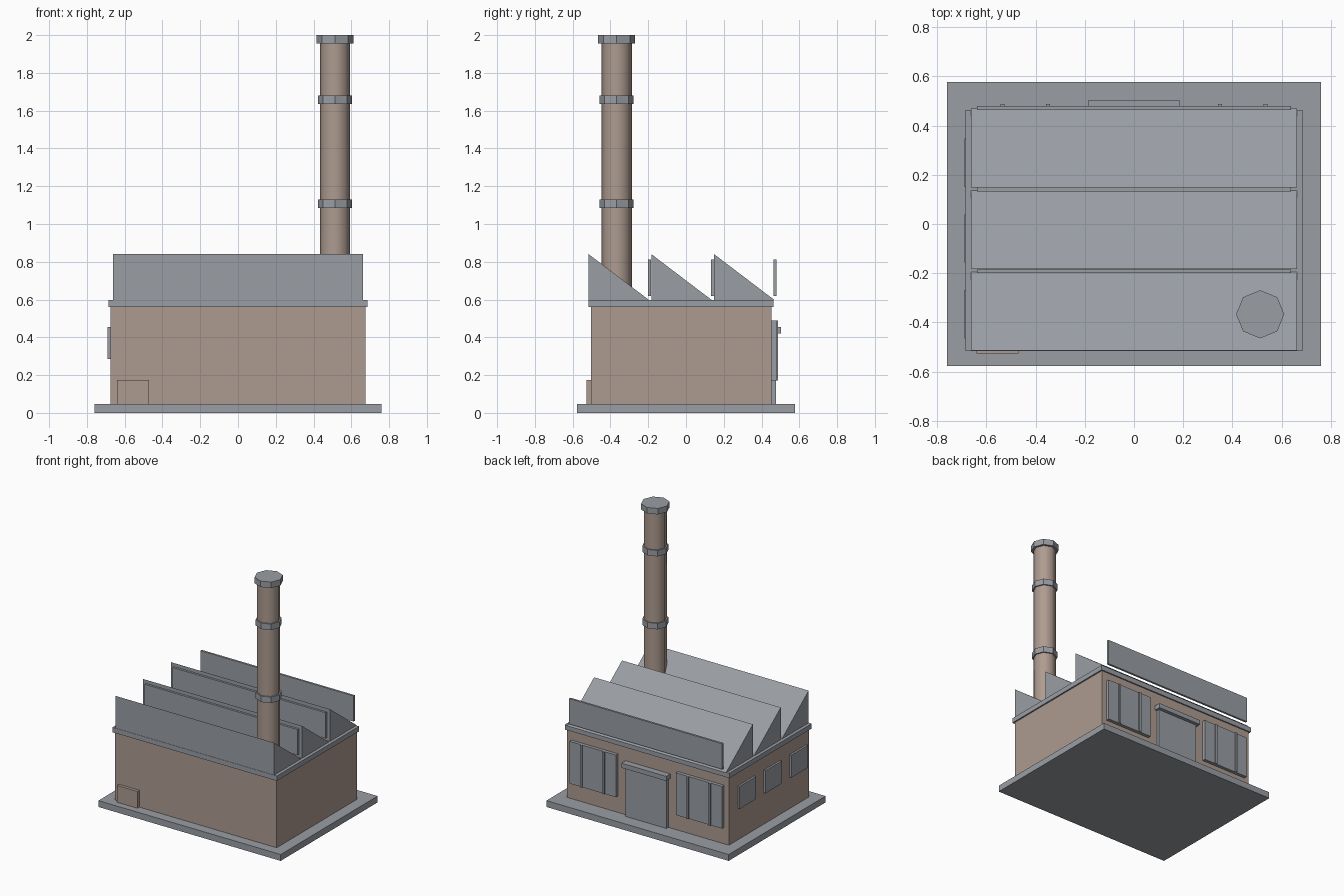
import bpy
import bmesh
from math import pi, cos, sin

if "Cube" in bpy.data.objects:
    bpy.data.objects.remove(bpy.data.objects["Cube"], do_unlink=True)


def material(name, color):
    m = bpy.data.materials.new(name)
    m.use_nodes = True
    m.diffuse_color = (*color, 1)
    m.node_tree.nodes["Principled BSDF"].inputs["Base Color"].default_value = (*color, 1)
    return m


brick = material("dusty brick", (0.42, 0.33, 0.28))
concrete = material("blue grey concrete", (0.32, 0.34, 0.37))


def prism(name, points, offset, mat):
    """Extrude a planar polygon by an offset vector."""
    bm = bmesh.new()
    face = bm.faces.new([bm.verts.new(p) for p in points])
    top = bmesh.ops.extrude_face_region(bm, geom=[face])["geom"]
    bmesh.ops.translate(bm, vec=offset, verts=[g for g in top if isinstance(g, bmesh.types.BMVert)])
    bmesh.ops.recalc_face_normals(bm, faces=bm.faces)
    mesh = bpy.data.meshes.new(name)
    bm.to_mesh(mesh)
    bm.free()
    mesh.materials.append(mat)
    obj = bpy.data.objects.new(name, mesh)
    bpy.context.collection.objects.link(obj)
    return obj


def box(name, x, y, z, mat):
    corners = [(x[0], y[0], z[0]), (x[1], y[0], z[0]), (x[1], y[1], z[0]), (x[0], y[1], z[0])]
    return prism(name, corners, (0, 0, z[1] - z[0]), mat)


def drum(name, radius, z0, z1, mat, sides=8):
    ring = [(0.513 + radius * cos(2 * pi * i / sides), -0.367 + radius * sin(2 * pi * i / sides), z0)
            for i in range(sides)]
    return prism(name, ring, (0, 0, z1 - z0), mat)


# Slab, walls and cornice
box("base_slab", (-0.76, 0.76), (-0.577, 0.577), (0, 0.048), concrete)
box("walls", (-0.675, 0.675), (-0.503, 0.453), (0.048, 0.56), brick)
box("cornice", (-0.686, 0.686), (-0.517, 0.463), (0.56, 0.597), concrete)

# Sawtooth roof, with a glazing panel behind each tooth
for i in range(3):
    y = -0.515 + i * 0.332
    tooth = [(-0.662, y, 0.597), (-0.662, y + 0.32, 0.597), (-0.662, y, 0.84)]
    prism(f"roof_tooth_{i + 1}", tooth, (1.324, 0, 0), concrete)
    box(f"roof_glazing_{i + 1}", (-0.638, 0.638), (y + 0.315, y + 0.331), (0.62, 0.813), concrete)

# Chimney with bands and cap
shaft = drum("chimney_shaft", 0.08, 0.56, 1.96, brick)
for face in shaft.data.polygons:
    face.use_smooth = len(face.vertices) == 4
drum("chimney_band_lower", 0.09, 1.085, 1.13, concrete)
drum("chimney_band_upper", 0.09, 1.635, 1.68, concrete)
drum("chimney_cap", 0.098, 1.955, 2.0, concrete)

# Low brick box at the front
box("front_box", (-0.64, -0.47), (-0.526, -0.5), (0.048, 0.175), brick)

# Small windows on one side wall
for i in range(3):
    y = -0.367 + i * 0.308
    box(f"side_window_{i + 1}", (-0.69, -0.67), (y - 0.098, y + 0.098), (0.285, 0.455), concrete)

# Back door with canopy
box("back_door", (-0.17, 0.17), (0.45, 0.476), (0.048, 0.43), concrete)
box("door_canopy", (-0.187, 0.187), (0.45, 0.502), (0.42, 0.455), concrete)

# Large back windows with mullions
for side, s in (("left", 1), ("right", -1)):
    box(f"back_window_{side}", sorted((s * 0.25, s * 0.635)), (0.45, 0.478), (0.172, 0.49), concrete)
    for i, x in enumerate((0.35, 0.535)):
        box(f"mullion_{side}_{i + 1}", (s * x - 0.008, s * x + 0.008), (0.45, 0.488), (0.172, 0.49), concrete)
